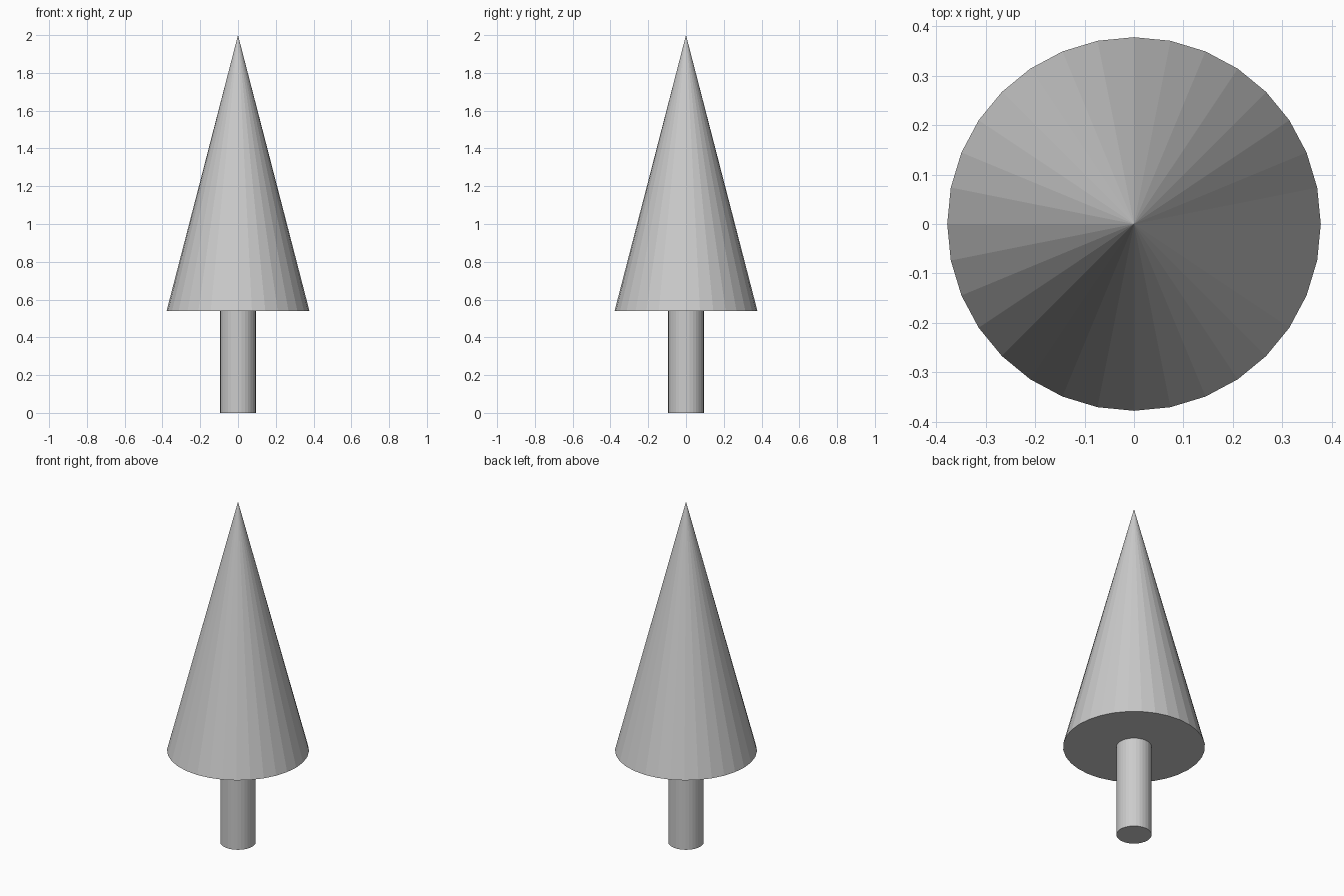
import bpy

if "Cube" in bpy.data.objects:
    bpy.data.objects.remove(bpy.data.objects["Cube"])

SIDES = 32
CONE_BASE = 0.54
TOP = 2.0


def add_cone(name, r_bottom, r_top, z0, z1):
    bpy.ops.mesh.primitive_cone_add(
        vertices=SIDES, radius1=r_bottom, radius2=r_top,
        depth=z1 - z0, location=(0, 0, (z0 + z1) / 2))
    obj = bpy.context.object
    obj.name = name
    return obj


# Trunk, set slightly into the foliage
add_cone("trunk", 0.094, 0.094, 0.0, CONE_BASE + 0.01)

# Pointed foliage with a flat underside
add_cone("foliage", 0.378, 0.0, CONE_BASE, TOP)
